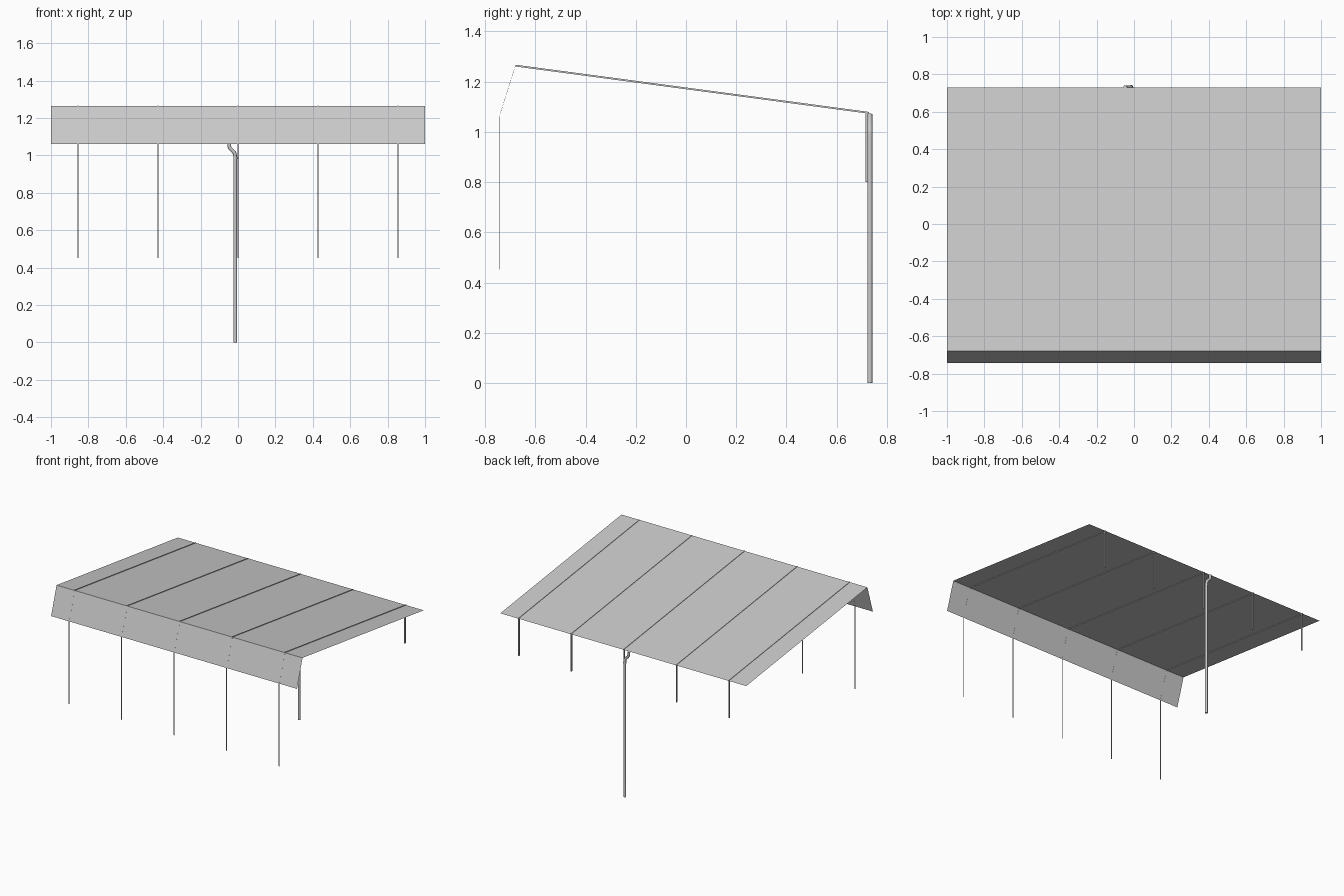
import bpy
import bmesh
from mathutils import Vector

if "Cube" in bpy.data.objects:
    bpy.data.objects.remove(bpy.data.objects["Cube"])

BACK, RIDGE, LIP = (0.729, 1.076), (-0.679, 1.264), (-0.743, 1.061)


def finish(name, bm):
    mesh = bpy.data.meshes.new(name)
    bm.to_mesh(mesh)
    bm.free()
    ob = bpy.data.objects.new(name, mesh)
    bpy.context.collection.objects.link(ob)
    return ob


def bar(name, x, a, b, width, depth):
    """Rectangular bar at x running between two (y, z) points."""
    a, b = Vector(a), Vector(b)
    d = (b - a).normalized()
    n = Vector((-d.y, d.x)) * depth / 2
    bm = bmesh.new()
    quad = [a - n, a + n, b + n, b - n]
    face = bm.faces.new([bm.verts.new((x - width / 2, p.x, p.y)) for p in quad])
    ext = bmesh.ops.extrude_face_region(bm, geom=[face])
    moved = [v for v in ext["geom"] if isinstance(v, bmesh.types.BMVert)]
    bmesh.ops.translate(bm, verts=moved, vec=(width, 0, 0))
    bmesh.ops.recalc_face_normals(bm, faces=bm.faces)
    return finish(name, bm)


# Sloping roof sheet with folded front flap
bm = bmesh.new()
rows = [[bm.verts.new((x, y, z)) for x in (-1, 1)] for y, z in (LIP, RIDGE, BACK)]
for (a, b), (c, d) in zip(rows, rows[1:]):
    bm.faces.new((a, b, d, c))
finish("roof_sheet", bm)

# Roof seams, flap seams and hanging strips
for i in range(5):
    x = (i - 2) * 0.4275
    bar(f"roof_rib_{i}", x, RIDGE, BACK, 0.006, 0.007)
    bar(f"flap_seam_{i}", x, LIP, RIDGE, 0.006, 0.001)
    bar(f"front_strip_{i}", x, (LIP[0], 0.453), LIP, 0.006, 0.002)
    bar(f"back_strip_{i}", x, (0.719, 0.80), (0.719, 1.076), 0.006, 0.01)

# Drain pipe with an offset bend at the top
curve = bpy.data.curves.new("drain_pipe", "CURVE")
curve.dimensions = "3D"
curve.bevel_depth = 0.0098
curve.bevel_resolution = 2
curve.use_fill_caps = True
path = [(-0.0145, 0), (-0.0145, 0.985), (-0.0165, 1.008), (-0.022, 1.018),
        (-0.040, 1.036), (-0.046, 1.046), (-0.0475, 1.072)]
spline = curve.splines.new("POLY")
spline.points.add(len(path) - 1)
for p, (x, z) in zip(spline.points, path):
    p.co = (x, 0.732, z, 1)
pipe = bpy.data.objects.new("drain_pipe", curve)
bpy.context.collection.objects.link(pipe)

# Pipe collar below the bend
bpy.ops.mesh.primitive_cylinder_add(vertices=16, radius=0.0108, depth=0.008,
                                    location=(-0.0145, 0.732, 0.986))
bpy.context.object.name = "pipe_collar"
bpy.ops.object.shade_smooth_by_angle()
